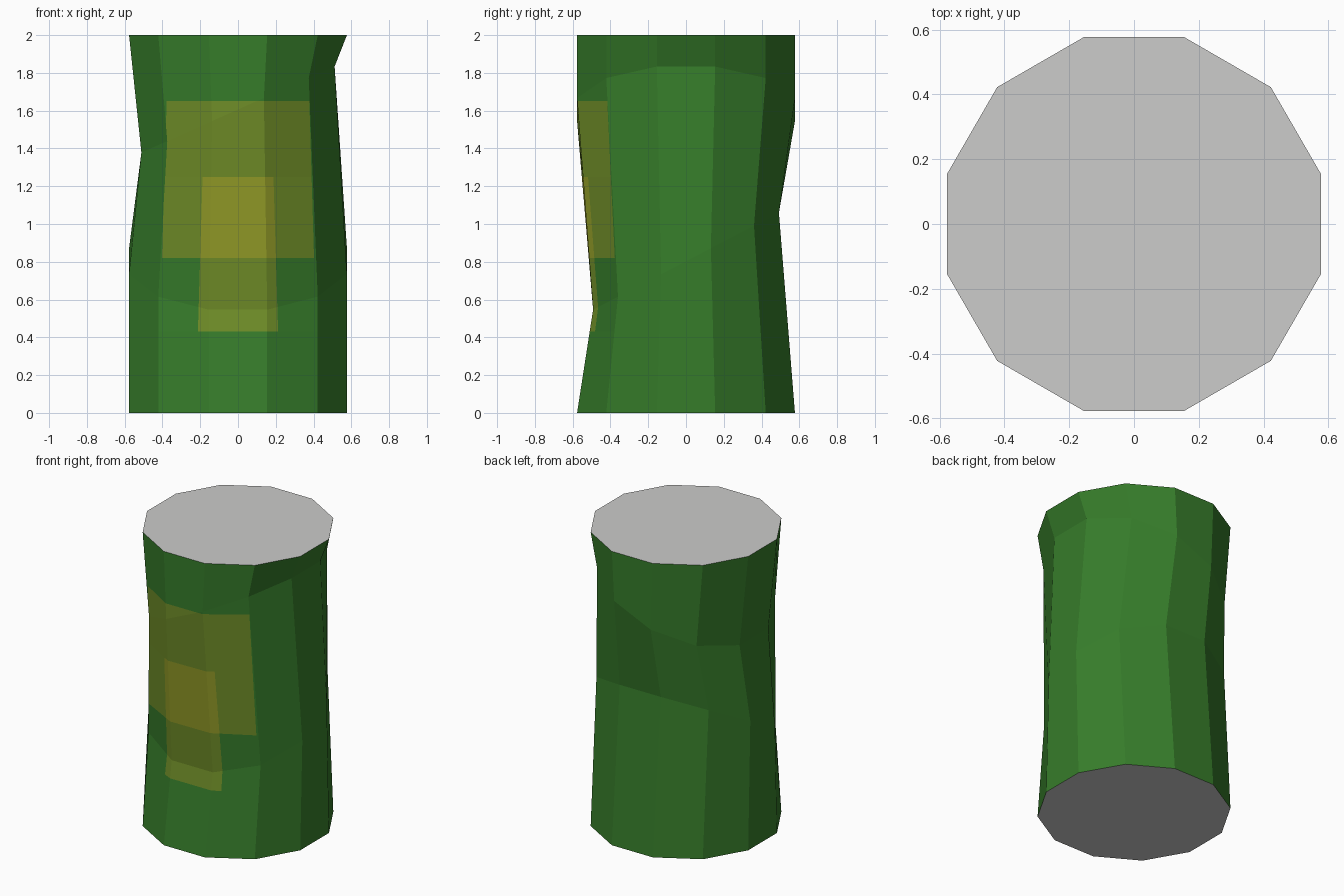
import bpy, bmesh
from math import sin, cos, radians
from mathutils import Vector

cube = bpy.data.objects.get("Cube")
if cube:
    bpy.data.objects.remove(cube, do_unlink=True)


def flat_material(name, rgb):
    """Flat material from 0-255 display values."""
    linear = [((c / 255 + 0.055) / 1.055) ** 2.4 for c in rgb] + [1.0]
    mat = bpy.data.materials.new(name)
    mat.use_nodes = True
    mat.diffuse_color = linear
    bsdf = mat.node_tree.nodes["Principled BSDF"]
    bsdf.inputs["Base Color"].default_value = linear
    bsdf.inputs["Roughness"].default_value = 0.8
    return mat


materials = [
    flat_material("green", (54, 124, 42)),
    flat_material("cap grey", (204, 204, 203)),
    flat_material("olive patch", (112, 142, 40)),
    flat_material("yellow patch", (148, 157, 40)),
]

SIDES, RADIUS = 12, 0.597
bm = bmesh.new()


def ring(z, tilt_x=0, tilt_y=0, squash_x=1, squash_y=1):
    """Twelve-sided ring, tilted and squashed along one axis."""
    verts = []
    for k in range(SIDES):
        a = radians(15 + 30 * k)
        x, y = RADIUS * cos(a), RADIUS * sin(a)
        verts.append(bm.verts.new((x * squash_x, y * squash_y,
                                   z + x * tilt_x + y * tilt_y)))
    return verts


# Column: straight ends with two tilted creases between them
rings = [
    ring(0),
    ring(0.803, tilt_y=0.445, squash_y=0.853),
    ring(1.606, tilt_x=0.395, squash_x=0.887),
    ring(2),
]
for low, high in zip(rings, rings[1:]):
    for k in range(SIDES):
        n = (k + 1) % SIDES
        bm.faces.new((low[k], low[n], high[n], high[k]))
for cap in (list(reversed(rings[0])), rings[-1]):
    bm.faces.new(cap).material_index = 1


def cut(point, normal, z_min, z_max):
    """Cut the three front columns between two heights."""
    faces = []
    for f in bm.faces:
        c = f.calc_center_median()
        if (f.material_index != 1 and c.y < -0.36 and abs(c.x) < 0.4
                and z_min < c.z < z_max):
            faces.append(f)
    geom = {e for f in faces for e in [f, *f.edges, *f.verts]}
    bmesh.ops.bisect_plane(bm, geom=list(geom), dist=1e-5,
                           plane_co=point, plane_no=normal)


# Overlapping patches on the front: half width, bottom, top
wide, narrow = (0.39, 0.82, 1.65), (0.2, 0.43, 1.25)
LEAN = 0.03
for half, bottom, top in (wide, narrow):
    for z in (bottom, top):
        cut((0, 0, z), (0, 0, 1), 0, 2)
for half, bottom, top in (wide, narrow):
    for s in (-1, 1):
        cut((s * half, 0, (bottom + top) / 2), (s, 0, LEAN), bottom, top)


def inside(c, patch):
    half, bottom, top = patch
    reach = half - LEAN * (c.z - (bottom + top) / 2)
    return c.y < -0.3 and bottom < c.z < top and abs(c.x) < reach


for f in bm.faces:
    if f.material_index != 1:
        c = f.calc_center_median()
        layers = inside(c, wide) + inside(c, narrow)
        f.material_index = (0, 2, 3)[layers]

bmesh.ops.recalc_face_normals(bm, faces=bm.faces)
mesh = bpy.data.meshes.new("column")
bm.to_mesh(mesh)
bm.free()
for mat in materials:
    mesh.materials.append(mat)
column = bpy.data.objects.new("column", mesh)
bpy.context.scene.collection.objects.link(column)
